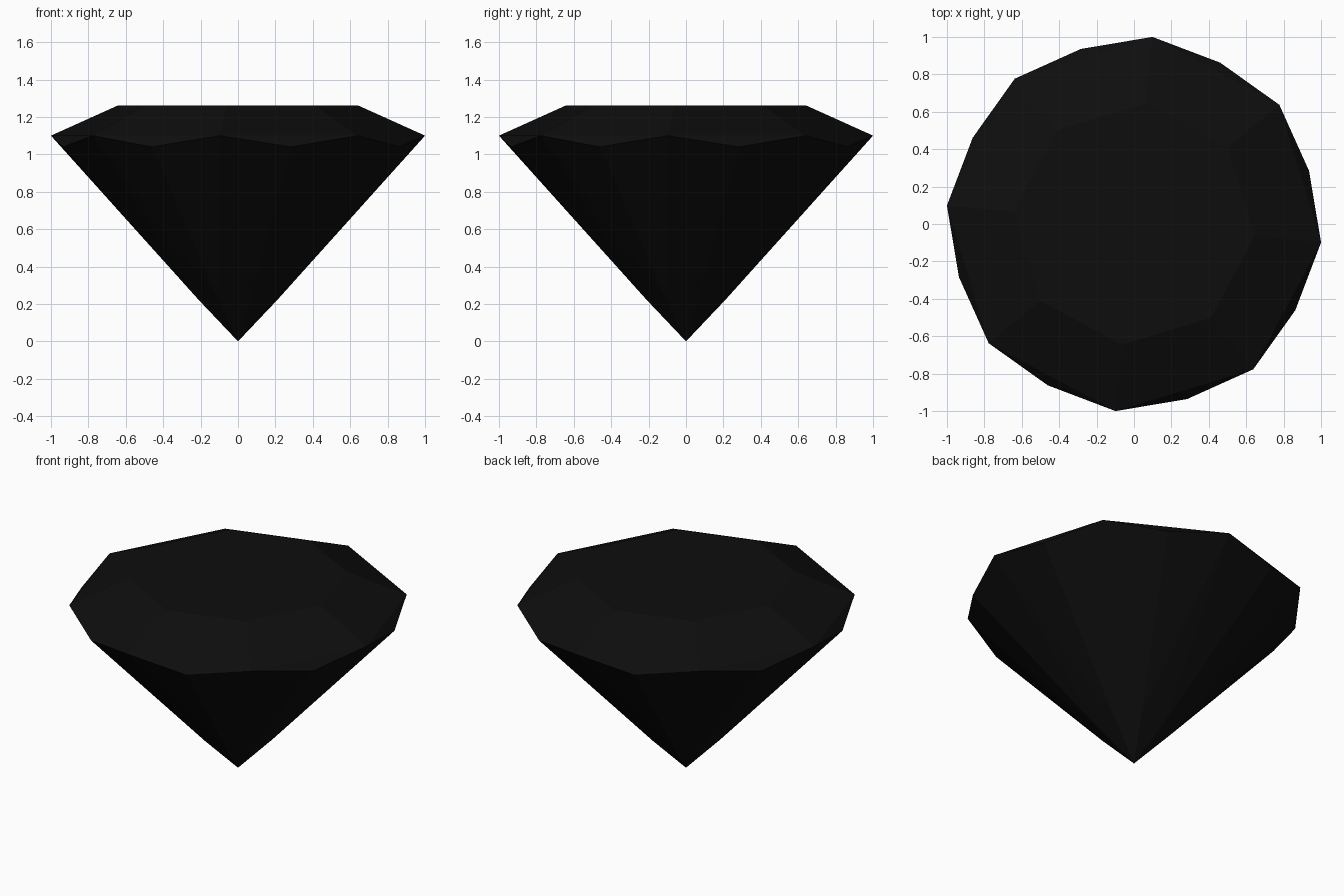
import bpy
import bmesh
import math

if "Cube" in bpy.data.objects:
    bpy.data.objects.remove(bpy.data.objects["Cube"])

SIDES = 8
STEP = 2 * math.pi / SIDES
START = math.radians(-5.63)      # azimuth of the first main girdle corner


def ring(bm, radius, z, shift=0.0):
    """Eight vertices around the z axis; shift is in fractions of a step."""
    return [bm.verts.new((radius * math.cos(START + (i + shift) * STEP),
                          radius * math.sin(START + (i + shift) * STEP), z))
            for i in range(SIDES)]


bm = bmesh.new()
table = ring(bm, 0.648, 1.26)            # flat top
main = ring(bm, 1.005, 1.10)             # upper girdle corners
mid = ring(bm, 0.978, 1.04, 0.5)         # lower girdle corners
lower = ring(bm, 0.22, 0.222, 0.5)       # side corners of the bottom kites
tip = bm.verts.new((0, 0, 0))

bm.faces.new(table)
for i in range(SIDES):
    j = (i + 1) % SIDES
    bm.faces.new((table[i], main[i], main[j], table[j]))   # crown facet
    bm.faces.new((main[i], mid[i], main[j]))               # girdle facet
    bm.faces.new((main[i], lower[i], mid[i]))              # lower half facets
    bm.faces.new((main[j], mid[i], lower[i]))
    bm.faces.new((main[i], lower[i - 1], tip, lower[i]))   # bottom kite
bmesh.ops.recalc_face_normals(bm, faces=bm.faces)

mesh = bpy.data.meshes.new("cut_gem")
bm.to_mesh(mesh)
bm.free()

# One near-black colour
black = bpy.data.materials.new("black")
black.diffuse_color = (0.0042, 0.0042, 0.0042, 1)
black.use_nodes = True
black.node_tree.nodes["Principled BSDF"].inputs["Base Color"].default_value = black.diffuse_color
mesh.materials.append(black)

gem = bpy.data.objects.new("cut_gem", mesh)
bpy.context.collection.objects.link(gem)
